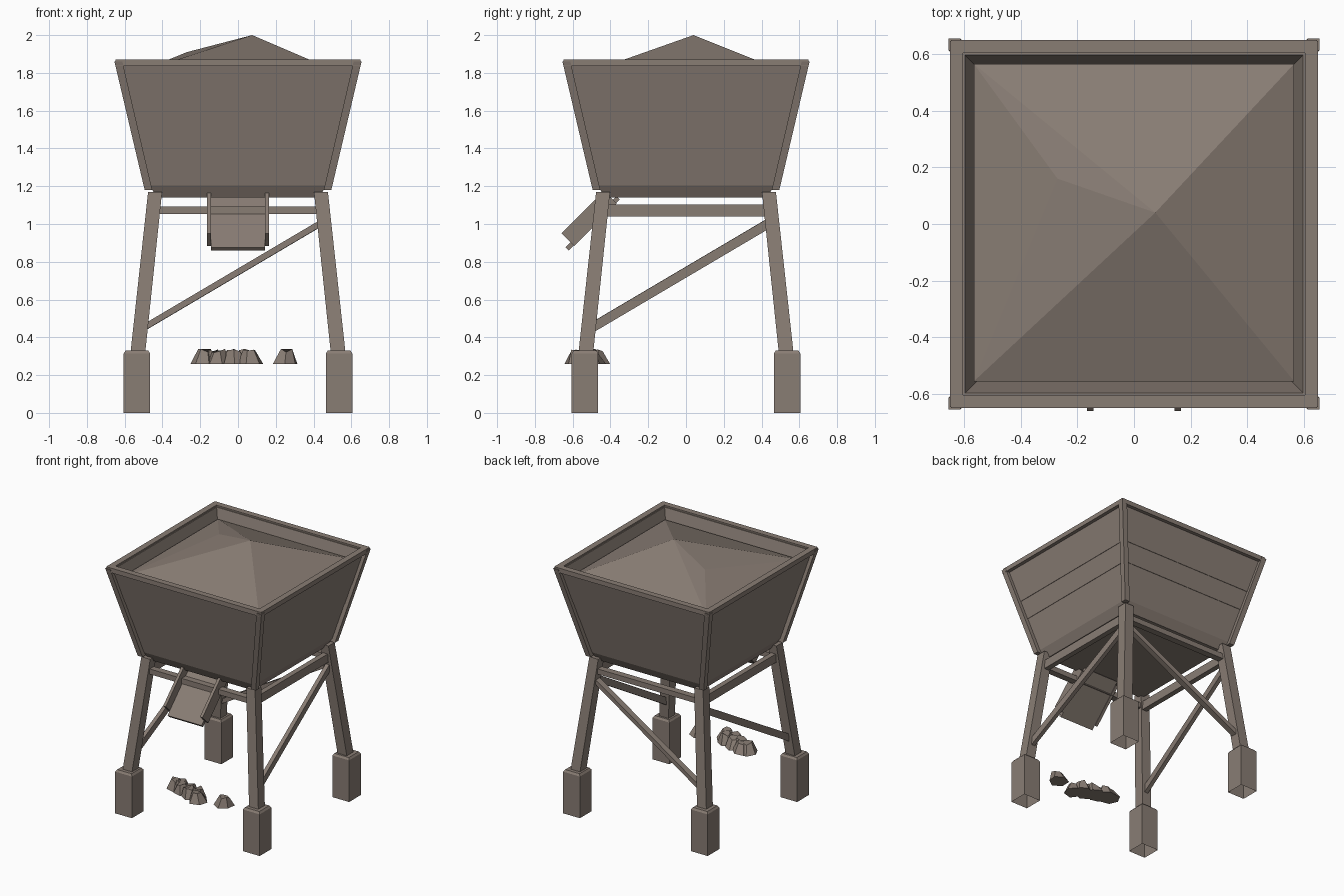
import bpy, bmesh, math, random
from mathutils import Vector, Matrix

cube = bpy.data.objects.get("Cube")
if cube:
    bpy.data.objects.remove(cube, do_unlink=True)

random.seed(4)
wood = bpy.data.materials.new("weathered_brown")
wood.use_nodes = True
COLOUR = (0.25, 0.205, 0.175, 1)
wood.diffuse_color = COLOUR
wood.node_tree.nodes["Principled BSDF"].inputs["Base Color"].default_value = COLOUR


def finish(name, bm, recalc=True):
    if recalc:
        bmesh.ops.recalc_face_normals(bm, faces=bm.faces)
    mesh = bpy.data.meshes.new(name)
    bm.to_mesh(mesh)
    bm.free()
    mesh.materials.append(wood)
    obj = bpy.data.objects.new(name, mesh)
    bpy.context.collection.objects.link(obj)
    return obj


def loft(name, sections, cap_bottom=True, cap_top=True):
    """Join square sections (x, y, z, half width) from bottom to top."""
    bm = bmesh.new()
    rings = [[bm.verts.new((x + a * h, y + b * h, z))
              for a, b in ((-1, -1), (1, -1), (1, 1), (-1, 1))]
             for x, y, z, h in sections]
    for low, high in zip(rings, rings[1:]):
        for i in range(4):
            j = (i + 1) % 4
            bm.faces.new((low[i], low[j], high[j], high[i]))
    if cap_bottom:
        bm.faces.new(rings[0][::-1])
    if cap_top:
        bm.faces.new(rings[-1])
    return finish(name, bm, False)


def beam(name, start, end, width, height):
    """Straight timber; width is horizontal, height is across it."""
    start, end = Vector(start), Vector(end)
    along = (end - start).normalized()
    side = along.cross(Vector((0, 0, 1))).normalized()
    rot = Matrix((side, along, side.cross(along))).transposed().to_4x4()
    size = Matrix.Diagonal((width, (end - start).length, height, 1))
    bm = bmesh.new()
    bmesh.ops.create_cube(bm, size=1,
                          matrix=Matrix.Translation((start + end) / 2) @ rot @ size)
    return finish(name, bm)


# Footings, leaning legs and hopper corner posts
for sx, side in ((-1, "right"), (1, "left")):
    for sy, end in ((-1, "front"), (1, "back")):
        tag = f"{end}_{side}"
        fx, fy = sx * 0.535, sy * 0.535
        loft("footing_" + tag, [(fx, fy, 0, 0.07), (fx, fy, 0.315, 0.07),
                                (fx, fy, 0.33, 0.06)], cap_bottom=False)
        loft("leg_" + tag, [(sx * 0.53, sy * 0.53, 0.32, 0.039),
                            (sx * 0.439, sy * 0.439, 1.17, 0.037)])
        loft("corner_post_" + tag, [(sx * 0.474, sy * 0.474, 1.18, 0.02),
                                    (sx * 0.633, sy * 0.633, 1.86, 0.021)])

# Hopper walls in three slightly lapped courses, folded inward at the top
loft("hopper_walls", [
    (0, 0, 1.14, 0.43), (0, 0, 1.205, 0.468),
    (0, 0, 1.46, 0.528), (0, 0, 1.46, 0.531),
    (0, 0, 1.60, 0.564), (0, 0, 1.60, 0.567),
    (0, 0, 1.86, 0.628), (0, 0, 1.86, 0.597),
    (0, 0, 1.72, 0.555)], cap_top=False)

# Rim boards around the top
for s, x_name, y_name in ((-1, "right", "front"), (1, "left", "back")):
    beam("rim_" + y_name, (-0.645, s * 0.626, 1.854), (0.645, s * 0.626, 1.854), 0.046, 0.035)
    beam("rim_" + x_name, (s * 0.626, -0.645, 1.854), (s * 0.626, 0.645, 1.854), 0.046, 0.035)

# Heaped contents
bm = bmesh.new()
a, b, c, d, peak, shoulder = [bm.verts.new(p) for p in (
    (-0.565, 0.565, 1.79), (0.565, 0.565, 1.79), (0.565, -0.555, 1.79),
    (-0.565, -0.555, 1.79), (0.075, 0.04, 2.0), (-0.27, 0.16, 1.91))]
for face in ((a, peak, b), (a, shoulder, peak), (a, d, shoulder),
             (d, peak, shoulder), (d, c, peak), (c, b, peak)):
    bm.faces.new(face)
finish("ore_heap", bm, False)

# Cross beams between the legs, and diagonal braces on three sides
for s, x_name, y_name in ((-1, "right", "front"), (1, "left", "back")):
    beam("cross_beam_" + y_name, (-0.42, s * 0.445, 1.073), (0.42, s * 0.445, 1.073), 0.05, 0.04)
    beam("cross_beam_" + x_name, (s * 0.445, -0.42, 1.072), (s * 0.445, 0.42, 1.072), 0.04, 0.065)
    beam("brace_" + x_name, (s * 0.515, -0.5, 0.45), (s * 0.455, 0.44, 1.005), 0.03, 0.05)
beam("brace_back", (-0.5, 0.515, 0.45), (0.44, 0.455, 1.005), 0.045, 0.032)

# Sloping discharge chute with side boards
beam("chute_tray", (0, -0.63, 0.868), (0, -0.36, 1.138), 0.285, 0.025)
for s, side in ((-1, "right"), (1, "left")):
    beam("chute_side_" + side, (s * 0.154, -0.626, 0.917), (s * 0.154, -0.4, 1.143), 0.022, 0.095)


# Spilled rocks
def rock(name, x, y, radius, height):
    bm = bmesh.new()
    bmesh.ops.create_cone(bm, cap_ends=True, segments=6, radius1=radius,
                          radius2=radius * 0.5, depth=height)
    for v in bm.verts:
        if v.co.z > 0:
            v.co.z -= random.uniform(0, 0.022)
            v.co.x -= 0.012
        v.co.xy *= random.uniform(0.85, 1.05)
    bmesh.ops.rotate(bm, verts=bm.verts, matrix=Matrix.Rotation(random.uniform(0, math.pi), 3, 'Z'))
    bmesh.ops.translate(bm, verts=bm.verts, vec=(x, y, 0.26 + height / 2))
    finish(name, bm)


for i in range(7):
    rock(f"spilled_rock_{i + 1}", -0.185 + i * 0.042, -0.48 - i * 0.015 + (i % 2) * 0.03,
         0.075, 0.08)
rock("loose_rock", 0.25, -0.52, 0.072, 0.082)
